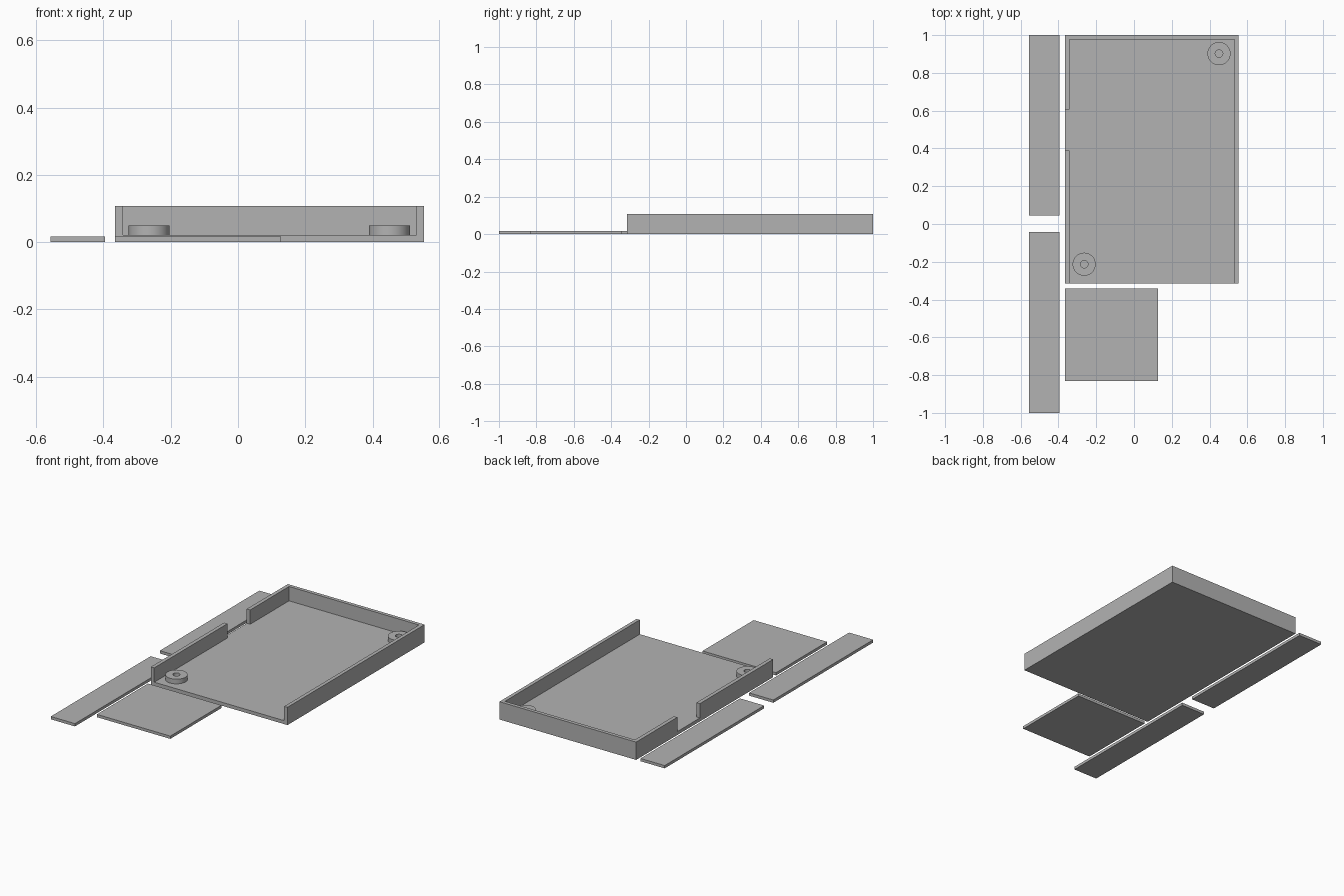
import bpy, bmesh, math

if "Cube" in bpy.data.objects:
    bpy.data.objects.remove(bpy.data.objects["Cube"])

grey = bpy.data.materials.new("plain grey")
grey.diffuse_color = (0.45, 0.45, 0.45, 1)
grey.use_nodes = True
grey.node_tree.nodes["Principled BSDF"].inputs["Base Color"].default_value = grey.diffuse_color


def finish(name, bm):
    bmesh.ops.recalc_face_normals(bm, faces=bm.faces[:])
    mesh = bpy.data.meshes.new(name)
    bm.to_mesh(mesh)
    bm.free()
    mesh.materials.append(grey)
    ob = bpy.data.objects.new(name, mesh)
    bpy.context.collection.objects.link(ob)
    return ob


def box(name, x0, x1, y0, y1, z0, z1):
    bm = bmesh.new()
    bmesh.ops.create_cube(bm, size=1)
    for v in bm.verts:
        v.co = (x1 if v.co.x > 0 else x0,
                y1 if v.co.y > 0 else y0,
                z1 if v.co.z > 0 else z0)
    return finish(name, bm)


def ring(name, x, y, z0, z1, r_out, r_in, n=64):
    # Rectangular section swept round the vertical axis
    bm = bmesh.new()
    section = [(r_in, z0), (r_out, z0), (r_out, z1), (r_in, z1)]
    loops = []
    for i in range(n):
        a = 2 * math.pi * i / n
        loops.append([bm.verts.new((x + r * math.cos(a), y + r * math.sin(a), z))
                      for r, z in section])
    for i in range(n):
        a, b = loops[i], loops[(i + 1) % n]
        for j in range(4):
            k = (j + 1) % 4
            bm.faces.new((a[j], b[j], b[k], a[k]))
    ob = finish(name, bm)
    bpy.ops.object.select_all(action='DESELECT')
    ob.select_set(True)
    bpy.context.view_layer.objects.active = ob
    bpy.ops.object.shade_smooth_by_angle(angle=math.radians(30))
    return ob


# Tray: solid block hollowed out, open at the front, with a gap in the left wall
FLOOR = 0.021
tray = box("tray", -0.365, 0.553, -0.315, 1.0, 0, 0.108)
cutters = [
    box("cavity_cutter", -0.342, 0.531, -0.5, 0.978, FLOOR, 0.3),
    box("wall_gap_cutter", -0.5, -0.2, 0.388, 0.605, FLOOR, 0.3),
]
for cutter in cutters:
    mod = tray.modifiers.new(cutter.name, 'BOOLEAN')
    mod.operation = 'DIFFERENCE'
    mod.solver = 'EXACT'
    mod.object = cutter
    cutter.hide_render = True
    cutter.hide_set(True)

# Round bosses with a bore, in opposite corners of the tray
ring("back_boss", 0.45, 0.902, FLOOR, 0.05, 0.061, 0.02)
ring("front_boss", -0.264, -0.213, FLOOR, 0.05, 0.061, 0.02)

# Loose flat panels beside the tray
box("back_strip", -0.557, -0.395, 0.046, 1.0, 0, 0.017)
box("front_strip", -0.557, -0.395, -1.0, -0.042, 0, 0.017)
box("square_panel", -0.365, 0.128, -0.832, -0.342, 0, 0.017)
